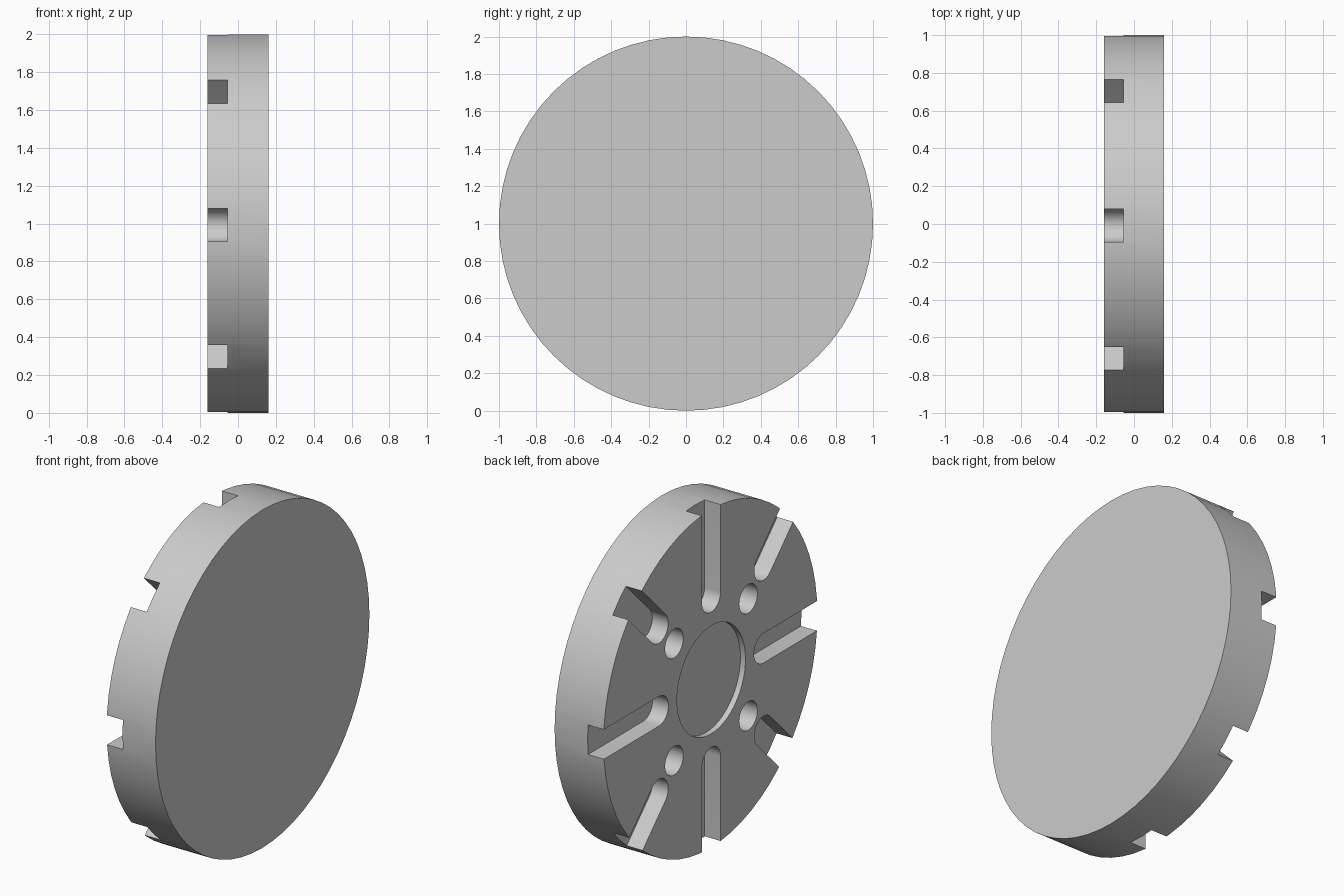
import bpy
import bmesh
from math import cos, sin, pi, radians
from mathutils import Matrix, Vector

cube = bpy.data.objects.get("Cube")
if cube:
    bpy.data.objects.remove(cube, do_unlink=True)

RADIUS, HALF = 1.0, 0.16          # disc radius and half thickness
SLOT_R, SLOT_DEPTH = 0.0875, 0.104
CENTRE = Vector((-0.0075, -0.0075))  # pattern centre, slightly off axis


def arc(radius, centre=(0, 0), start=0.0, sweep=2 * pi, steps=32):
    full = sweep == 2 * pi
    count = steps if full else steps + 1
    return [Vector((centre[0] + radius * cos(start + sweep * i / steps),
                    centre[1] + radius * sin(start + sweep * i / steps))) for i in range(count)]


def add_prism(bm, outline, x0, x1):
    """Extrude a closed (y, z) outline along x."""
    face = bm.faces.new([bm.verts.new((x0, p.x, p.y + RADIUS)) for p in outline])
    new = bmesh.ops.extrude_face_region(bm, geom=[face])["geom"]
    verts = [v for v in new if isinstance(v, bmesh.types.BMVert)]
    bmesh.ops.translate(bm, verts=verts, vec=(x1 - x0, 0, 0))


def make_object(name, bm):
    bmesh.ops.recalc_face_normals(bm, faces=bm.faces[:])
    mesh = bpy.data.meshes.new(name)
    bm.to_mesh(mesh)
    bm.free()
    obj = bpy.data.objects.new(name, mesh)
    bpy.context.collection.objects.link(obj)
    return obj


grey = bpy.data.materials.new("plain_grey")
grey.use_nodes = True
colour = (0.6, 0.6, 0.6, 1)
grey.diffuse_color = colour
grey.node_tree.nodes["Principled BSDF"].inputs["Base Color"].default_value = colour

# Solid disc
bm = bmesh.new()
add_prism(bm, arc(RADIUS, steps=64), -HALF, HALF)
disc = make_object("slotted_disc", bm)
disc.data.materials.append(grey)

# Cutter: radial slots with round inner ends, alternating long and short
bm = bmesh.new()
outside = -HALF - 0.1
for i in range(8):
    tip = 0.40 if i % 2 == 0 else 0.605
    outline = arc(SLOT_R, (tip + SLOT_R, 0), pi / 2, pi, 16)
    outline += [Vector((1.2, -SLOT_R)), Vector((1.2, SLOT_R))]
    turn = Matrix.Rotation(i * pi / 4, 2)
    add_prism(bm, [turn @ p + CENTRE for p in outline], outside, -HALF + SLOT_DEPTH)

# Cutter: four round holes on the diagonals
for i in range(4):
    angle = pi / 4 + i * pi / 2
    hole = arc(0.085, (0.49 * cos(angle), 0.49 * sin(angle)))
    add_prism(bm, [p + CENTRE for p in hole], outside, -HALF + 0.2)

# Cutter: shallow central recess
add_prism(bm, [p + CENTRE for p in arc(0.32, steps=64)], outside, -HALF + 0.033)
cutter = make_object("face_cutter", bm)
cutter.hide_render = True

# Cut, then drop the helper
cut = disc.modifiers.new("face_cuts", 'BOOLEAN')
cut.operation = 'DIFFERENCE'
cut.solver = 'EXACT'
cut.object = cutter
bpy.ops.object.select_all(action='DESELECT')
disc.select_set(True)
bpy.context.view_layer.objects.active = disc
bpy.ops.object.modifier_apply(modifier=cut.name)
bpy.data.objects.remove(cutter, do_unlink=True)
bpy.ops.object.shade_smooth_by_angle(angle=radians(30))
